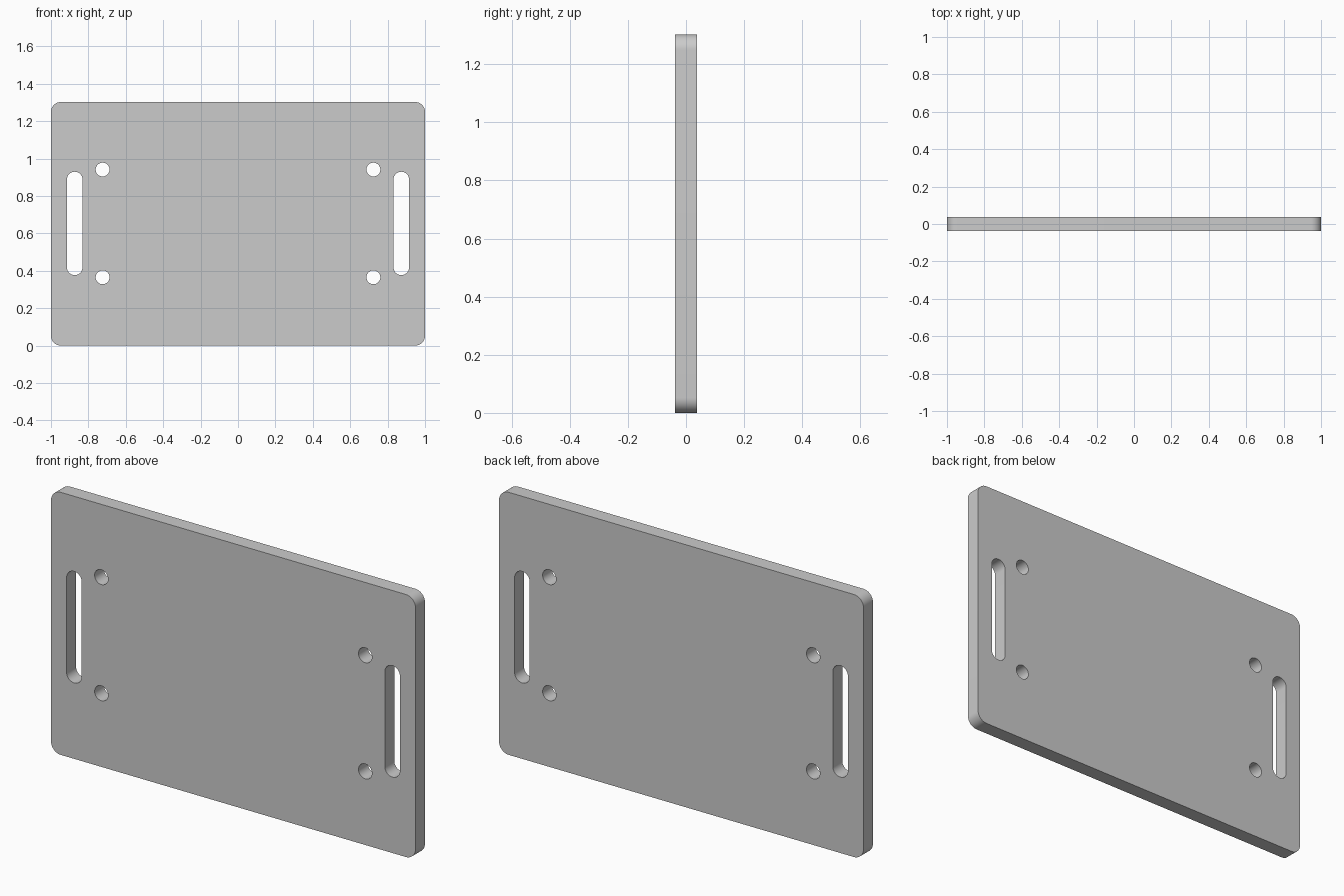
import bpy, bmesh
from math import pi, cos, sin

if "Cube" in bpy.data.objects:
    bpy.data.objects.remove(bpy.data.objects["Cube"])

HEIGHT, THICK = 1.302, 0.074
MID = HEIGHT / 2


def rounded_rect(cx, cz, w, h, r, seg=12):
    """Outline of a rectangle with rounded corners (r = w/2 gives a slot or circle)."""
    pts = []
    for i, (sx, sz) in enumerate([(1, 1), (-1, 1), (-1, -1), (1, -1)]):
        for k in range(seg + 1):
            a = (i + k / seg) * pi / 2
            p = (cx + sx * (w / 2 - r) + r * cos(a), cz + sz * (h / 2 - r) + r * sin(a))
            if not pts or abs(p[0] - pts[-1][0]) + abs(p[1] - pts[-1][1]) > 1e-5:
                pts.append(p)
    if abs(pts[0][0] - pts[-1][0]) + abs(pts[0][1] - pts[-1][1]) < 1e-5:
        pts.pop()
    return pts


# Outer plate outline, then slots and screw holes mirrored left and right
outlines = [rounded_rect(0, MID, 2, HEIGHT, 0.053)]
for side in (-1, 1):
    outlines.append(rounded_rect(side * 0.873, MID + 0.002, 0.083, 0.553, 0.0415))
    for dz in (-0.288, 0.288):
        outlines.append(rounded_rect(side * 0.724, MID + 0.002 + dz, 0.074, 0.074, 0.037))

# Plate: filled profile extruded to its thickness
curve = bpy.data.curves.new("mounting_plate", 'CURVE')
curve.dimensions = '2D'
curve.fill_mode = 'BOTH'
curve.extrude = THICK / 2
for pts in outlines:
    spline = curve.splines.new('POLY')
    spline.points.add(len(pts) - 1)
    for point, (x, z) in zip(spline.points, pts):
        point.co = (x, z, 0, 1)
    spline.use_cyclic_u = True

plate = bpy.data.objects.new("mounting_plate", curve)
bpy.context.collection.objects.link(plate)
plate.rotation_euler = (pi / 2, 0, 0)
bpy.context.view_layer.objects.active = plate
plate.select_set(True)
bpy.ops.object.convert(target='MESH')
plate = bpy.context.object
bpy.ops.object.transform_apply(location=False, rotation=True, scale=False)

# Weld caps to walls and make normals face outwards
bm = bmesh.new()
bm.from_mesh(plate.data)
bmesh.ops.remove_doubles(bm, verts=bm.verts, dist=1e-5)
bmesh.ops.recalc_face_normals(bm, faces=bm.faces)
bm.to_mesh(plate.data)
bm.free()
bpy.ops.object.shade_smooth_by_angle(angle=pi / 6)
